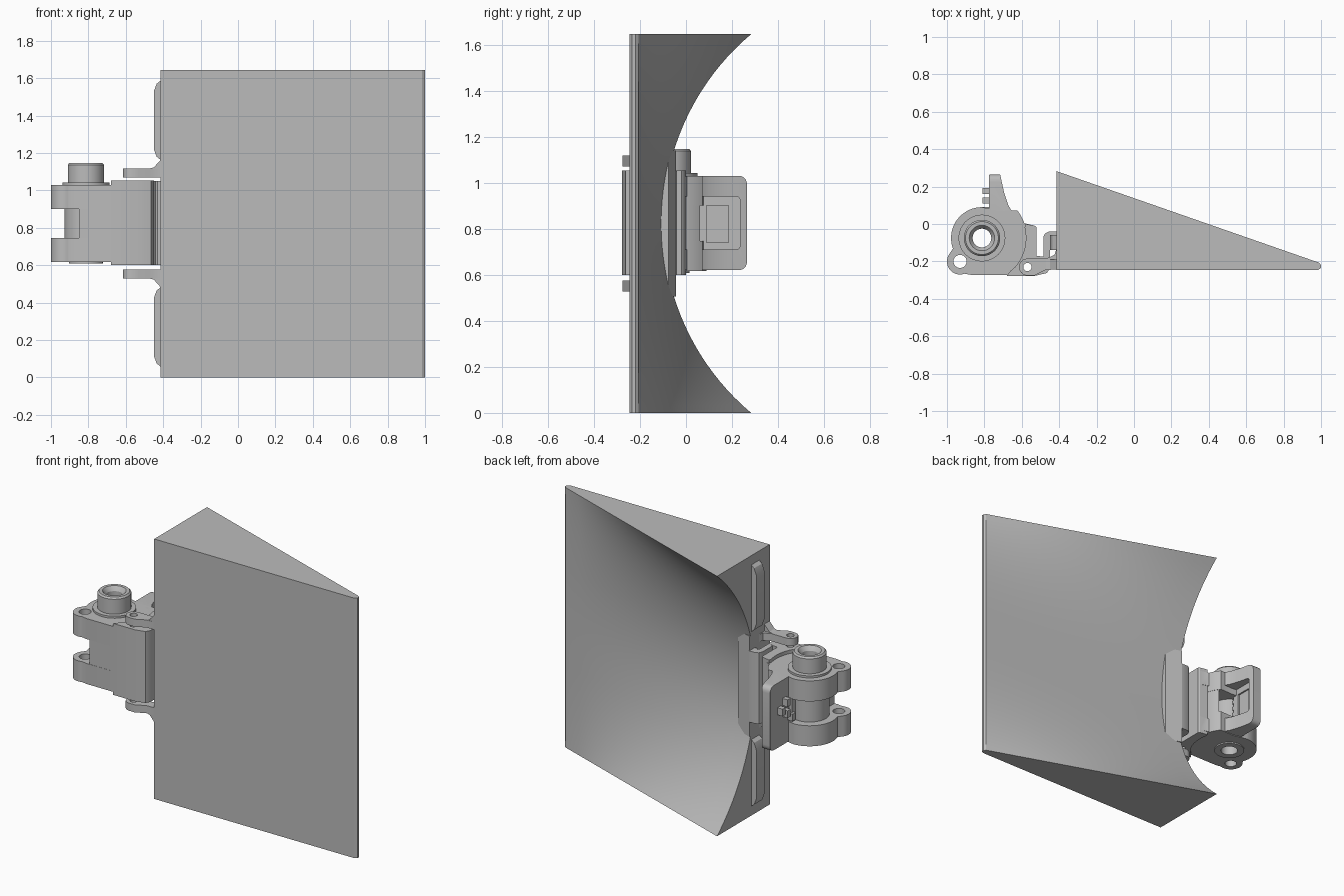
import bpy, bmesh
from math import sin, cos, pi, radians, sqrt
from mathutils import Vector, Matrix

cube = bpy.data.objects.get("Cube")
if cube:
    bpy.data.objects.remove(cube)

grey = bpy.data.materials.new("plain grey")
grey.use_nodes = True
grey.diffuse_color = (0.5, 0.5, 0.5, 1)
grey.node_tree.nodes["Principled BSDF"].inputs["Base Color"].default_value = (0.5, 0.5, 0.5, 1)

MID = 0.823          # mirror height
AXIS = (-0.813, -0.075)   # clamp axis in plan
PIN = (-0.57, -0.23)
EYE = (-0.93, -0.2)


def activate(ob):
    bpy.ops.object.select_all(action='DESELECT')
    ob.select_set(True)
    bpy.context.view_layer.objects.active = ob


def finish(ob):
    bm = bmesh.new()
    bm.from_mesh(ob.data)
    bmesh.ops.remove_doubles(bm, verts=bm.verts, dist=1e-5)
    bmesh.ops.recalc_face_normals(bm, faces=bm.faces)
    bm.to_mesh(ob.data)
    bm.free()
    ob.data.materials.clear()
    ob.data.materials.append(grey)
    activate(ob)
    bpy.ops.object.shade_smooth_by_angle(angle=radians(30))
    return ob


def arc(c, r, a0, a1, n=24):
    return [(c[0] + r * cos(radians(a0 + (a1 - a0) * i / n)),
             c[1] + r * sin(radians(a0 + (a1 - a0) * i / n))) for i in range(n + 1)]


def circle(c, r):
    return arc(c, r, 0, 360, 40)[:-1]


def rounded(points, r):
    # Round every corner of an outline
    out = []
    for i, p in enumerate(points):
        p, a, b = Vector(p), Vector(points[i - 1]), Vector(points[(i + 1) % len(points)])
        a = p + (a - p).normalized() * min(r, (a - p).length * 0.45)
        b = p + (b - p).normalized() * min(r, (b - p).length * 0.45)
        for k in range(6):
            t = k / 5
            out.append(tuple(a * (1 - t) ** 2 + p * 2 * t * (1 - t) + b * t * t))
    return out


def rect(a0, a1, b0, b1):
    return [(a0, b0), (a1, b0), (a1, b1), (a0, b1)]


def prism(name, outlines, lo, hi, axis="z"):
    # Outlines are in the xy, yz or zx plane; later ones are holes
    cu = bpy.data.curves.new(name, 'CURVE')
    cu.dimensions, cu.fill_mode, cu.extrude = '2D', 'BOTH', (hi - lo) / 2
    for pts in outlines:
        s = cu.splines.new('POLY')
        s.points.add(len(pts) - 1)
        for p, q in zip(s.points, pts):
            p.co = (q[0], q[1], 0, 1)
        s.use_cyclic_u = True
    ob = bpy.data.objects.new(name, cu)
    bpy.context.collection.objects.link(ob)
    activate(ob)
    bpy.ops.object.convert(target='MESH')
    ob = bpy.context.object
    turn = {"z": Matrix.Identity(3),
            "x": Matrix(((0, 0, 1), (1, 0, 0), (0, 1, 0))),
            "y": Matrix(((0, 1, 0), (0, 0, 1), (1, 0, 0)))}[axis]
    ob.data.transform(turn.to_4x4() @ Matrix.Translation((0, 0, (lo + hi) / 2)))
    return finish(ob)


def loft(name, rings, closed=False):
    bm = bmesh.new()
    rows = [[bm.verts.new(p) for p in ring] for ring in rings]
    pairs = list(zip(rows, rows[1:])) + ([(rows[-1], rows[0])] if closed else [])
    for a, b in pairs:
        for i in range(len(a)):
            bm.faces.new((a[i - 1], a[i], b[i], b[i - 1]))
    if not closed:
        bm.faces.new(rows[0])
        bm.faces.new(rows[-1])
    me = bpy.data.meshes.new(name)
    bm.to_mesh(me)
    bm.free()
    ob = bpy.data.objects.new(name, me)
    bpy.context.collection.objects.link(ob)
    return finish(ob)


def mirrored(name, outlines, lo, hi, axis="z"):
    # Upper part and its copy below the mid height
    prism("upper_" + name, outlines, lo, hi, axis)
    prism("lower_" + name, outlines, 2 * MID - hi, 2 * MID - lo, axis)


# Wedge body with a scooped back face
H, R = 1.645, 1.075
rings = []
for k in range(49):
    z = H * k / 48
    y_end = -0.1 + R - sqrt(R * R - (z - H / 2) ** 2)
    ring = [(-0.415, -0.245), (0.985, -0.245), (1.0, -0.235), (1.0, -0.22)]
    for i in range(13):
        t = i / 12
        ring.append((0.99 - 1.405 * t, -0.207 + (y_end + 0.207) * t))
    rings.append([(x, y, z) for x, y in ring])
loft("wedge_body", rings)

# Raised pad in the scoop, and side ribs
prism("scoop_pad", [[(-0.415, -0.2), (-0.415, -0.043), (-0.31, -0.076), (-0.31, -0.2)]], 0.505, 1.14)
for name, z0, z1 in (("upper_rib", 1.16, 1.59), ("lower_rib", 0.055, 0.485)):
    prism(name, [[(z0, -0.41), (z0 + 0.02, -0.435), (z0 + 0.06, -0.45),
                  (z1 - 0.06, -0.45), (z1 - 0.02, -0.435), (z1, -0.41)]], -0.14, -0.06, "y")

# Hinge arms with flared roots
arm = arc(PIN, 0.045, 90, 270) + [(-0.53, -0.275), (-0.47, -0.245), (-0.41, -0.244),
                                  (-0.41, -0.12), (-0.425, -0.165), (-0.47, -0.185)]
mirrored("hinge_arm", [arm, circle(PIN, 0.022)], 1.07, 1.118)
for name, s in (("upper_arm_flare", 1), ("lower_arm_flare", -1)):
    prism(name, [[(MID + s * 0.29, -0.49), (MID + s * 0.3, -0.45), (MID + s * 0.345, -0.41),
                  (MID + s * 0.26, -0.41)]], -0.243, -0.19, "y")

# Hinge sleeve and spring hook
sleeve = ([(-0.68, -0.277), (-0.53, -0.277), (-0.465, -0.262), (-0.45, -0.235), (-0.45, -0.19),
           (-0.475, -0.176), (-0.52, -0.17), (-0.52, -0.02), (-0.53, -0.01), (-0.58, 0)]
          + arc(AXIS, 0.235, 14, -42, 10) + [(-0.66, -0.25)])
prism("hinge_sleeve", [sleeve, circle(PIN, 0.022)], 0.6, 1.052)
prism("spring_hook", [[(-0.485, -0.19), (-0.485, -0.07), (-0.475, -0.05), (-0.455, -0.04),
                       (-0.413, -0.04), (-0.413, -0.095), (-0.43, -0.095), (-0.442, -0.085),
                       (-0.45, -0.095), (-0.45, -0.19)]], 0.6, 1.05)

# Clamp jaws, with the eye lobe at the outer corner
jaw = (arc(AXIS, 0.165, 90, 200) + arc(EYE, 0.07, 140, 290) + [(-0.87, -0.272), (-0.66, -0.272)]
       + arc(AXIS, 0.24, -45, 38) + [(-0.72, 0.07)])
mirrored("clamp_jaw", [jaw, circle(AXIS, 0.05), circle(EYE, 0.035)], 0.9, 1.03)
web = [(-0.85, -0.27), (-0.66, -0.272)] + arc(AXIS, 0.238, -45, 35) + [(-0.73, -0.1), (-0.85, -0.2)]
prism("clamp_web", [web], 0.73, 0.91)
prism("clamp_tube", [circle(AXIS, 0.115), circle(AXIS, 0.05)], 0.73, 0.91)
prism("bottom_ring", [circle(AXIS, 0.09), circle(AXIS, 0.05)], 0.608, 0.62)

# Collared bushing on top, turned around the clamp axis
profile = [(0.05, 1.02), (0.125, 1.02), (0.125, 1.043), (0.097, 1.043), (0.097, 1.137),
           (0.088, 1.147), (0.068, 1.147), (0.06, 1.137), (0.05, 1.12)]
loft("top_bushing", [[(AXIS[0] + r * cos(2 * pi * i / 48), AXIS[1] + r * sin(2 * pi * i / 48), z)
                      for r, z in profile] for i in range(48)], closed=True)

# Curved leaf, trimmed to a rounded frame with a window
leaf = prism("latch_leaf", [[(-0.775, 0.262), (-0.768, 0.27), (-0.722, 0.27), (-0.715, 0.262),
                             (-0.695, 0.17), (-0.672, 0.1), (-0.635, 0.04), (-0.59, 0.005),
                             (-0.53, -0.01), (-0.53, -0.06), (-0.6, -0.06), (-0.65, -0.03),
                             (-0.72, 0.05), (-0.775, 0.05)]], 0.6, 1.05)
frame = prism("frame_cutter", [rounded(rect(-0.3, 0.265, 0.62, 1.03), 0.04),
                               rounded(rect(-0.015, 0.235, 0.71, 0.94), 0.02)], -1.1, -0.3, "x")
frame.hide_render = True
activate(leaf)
mod = leaf.modifiers.new("trim", 'BOOLEAN')
mod.operation, mod.object, mod.solver = 'INTERSECT', frame, 'EXACT'
bpy.ops.object.modifier_apply(modifier="trim")
bpy.data.objects.remove(frame)
finish(leaf)

# Latch panel with recessed window, teeth and outer lugs
prism("latch_panel", [rect(0.045, 0.24, 0.705, 0.945), rect(0.09, 0.185, 0.74, 0.9)], -0.775, -0.745, "x")
prism("latch_panel_back", [rect(0.05, 0.235, 0.71, 0.94)], -0.775, -0.755, "x")
for i in range(5):
    z = 0.735 + 0.042 * i
    prism("panel_tooth_%d" % (i + 1), [rect(0.03, 0.05, z, z + 0.022)], -0.775, -0.75, "x")
for i, (y, z) in enumerate(((0.06, 0.76), (0.11, 0.8), (0.11, 0.87), (0.16, 0.83))):
    prism("panel_lug_%d" % (i + 1), [rect(y, y + 0.032, z, z + 0.045)], -0.81, -0.77, "x")
prism("panel_bracket", [rect(0.04, 0.075, 0.7, 0.95)], -0.795, -0.765, "x")
